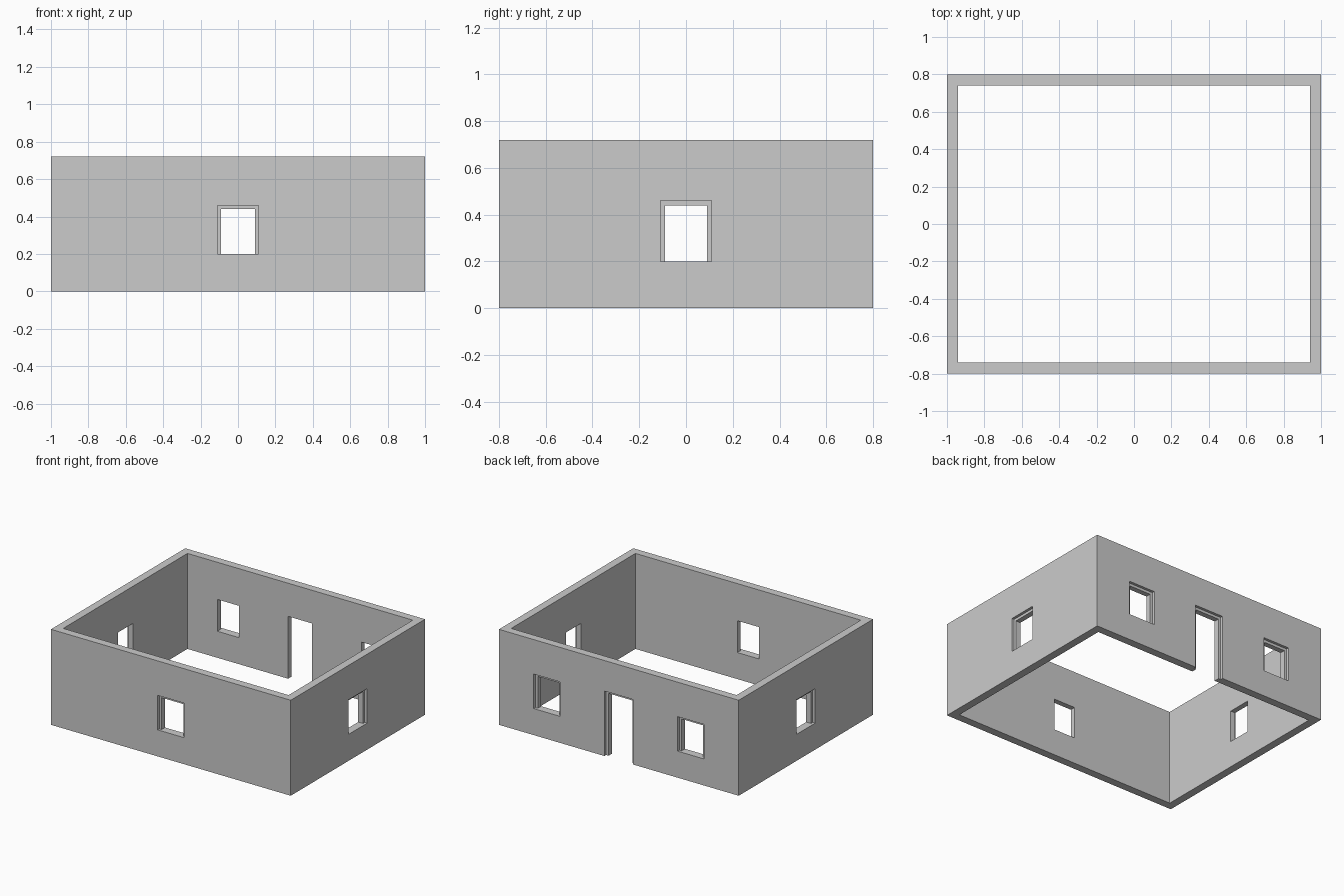
import bpy, bmesh
from mathutils import Matrix, Vector
from math import pi

if "Cube" in bpy.data.objects:
    bpy.data.objects.remove(bpy.data.objects["Cube"])

HX, HY, HEIGHT, WALL = 1.0, 0.8, 0.72, 0.06   # half sizes, height, wall thickness
REBATE = 0.02                                 # depth of the outer step round openings
LIP = 0.02                                    # width of that step


def add_box(bm, lo, hi, turn=0.0):
    lo, hi = Vector(lo), Vector(hi)
    scale = Matrix.Diagonal((*(hi - lo), 1))
    bmesh.ops.create_cube(bm, size=1, matrix=Matrix.Rotation(turn, 4, 'Z')
                          @ Matrix.Translation((lo + hi) / 2) @ scale)


def make(name, bm):
    mesh = bpy.data.meshes.new(name)
    bm.to_mesh(mesh)
    bm.free()
    obj = bpy.data.objects.new(name, mesh)
    bpy.context.collection.objects.link(obj)
    return obj


def cut(target, cutter):
    cutter.hide_render = True
    mod = target.modifiers.new("cut", 'BOOLEAN')
    mod.operation, mod.solver, mod.object = 'DIFFERENCE', 'EXACT', cutter
    bpy.context.view_layer.objects.active = target
    bpy.ops.object.modifier_apply(modifier=mod.name)
    bpy.data.objects.remove(cutter)


# Openings: turn of wall, wall distance, centre along wall, half width, sill, head
openings = [
    (0, HY, 0.0, 0.09, 0.20, 0.44),       # front window
    (pi / 2, HX, 0.0, 0.09, 0.20, 0.44),  # right window
    (-pi / 2, HX, 0.0, 0.09, 0.20, 0.44), # left window
    (pi, HY, -0.6, 0.09, 0.20, 0.44),     # back windows
    (pi, HY, 0.6, 0.09, 0.20, 0.44),
    (pi, HY, 0.0, 0.10, -0.1, 0.47),      # back door
]

# Outer wall block
bm = bmesh.new()
add_box(bm, (-HX, -HY, 0), (HX, HY, HEIGHT))
walls = make("house_walls", bm)

# Hollow room
bm = bmesh.new()
add_box(bm, (WALL - HX, WALL - HY, -0.2), (HX - WALL, HY - WALL, HEIGHT + 0.2))
cut(walls, make("room_cutter", bm))

# Through holes, then the wider shallow rebate on the outside
for name, depth, lip in (("hole_cutter", WALL + 0.05, 0), ("rebate_cutter", REBATE, LIP)):
    bm = bmesh.new()
    for turn, dist, c, hw, sill, head in openings:
        add_box(bm, (c - hw - lip, -dist - 0.05, sill),
                (c + hw + lip, -dist + depth, head + lip), turn)
    cut(walls, make(name, bm))
